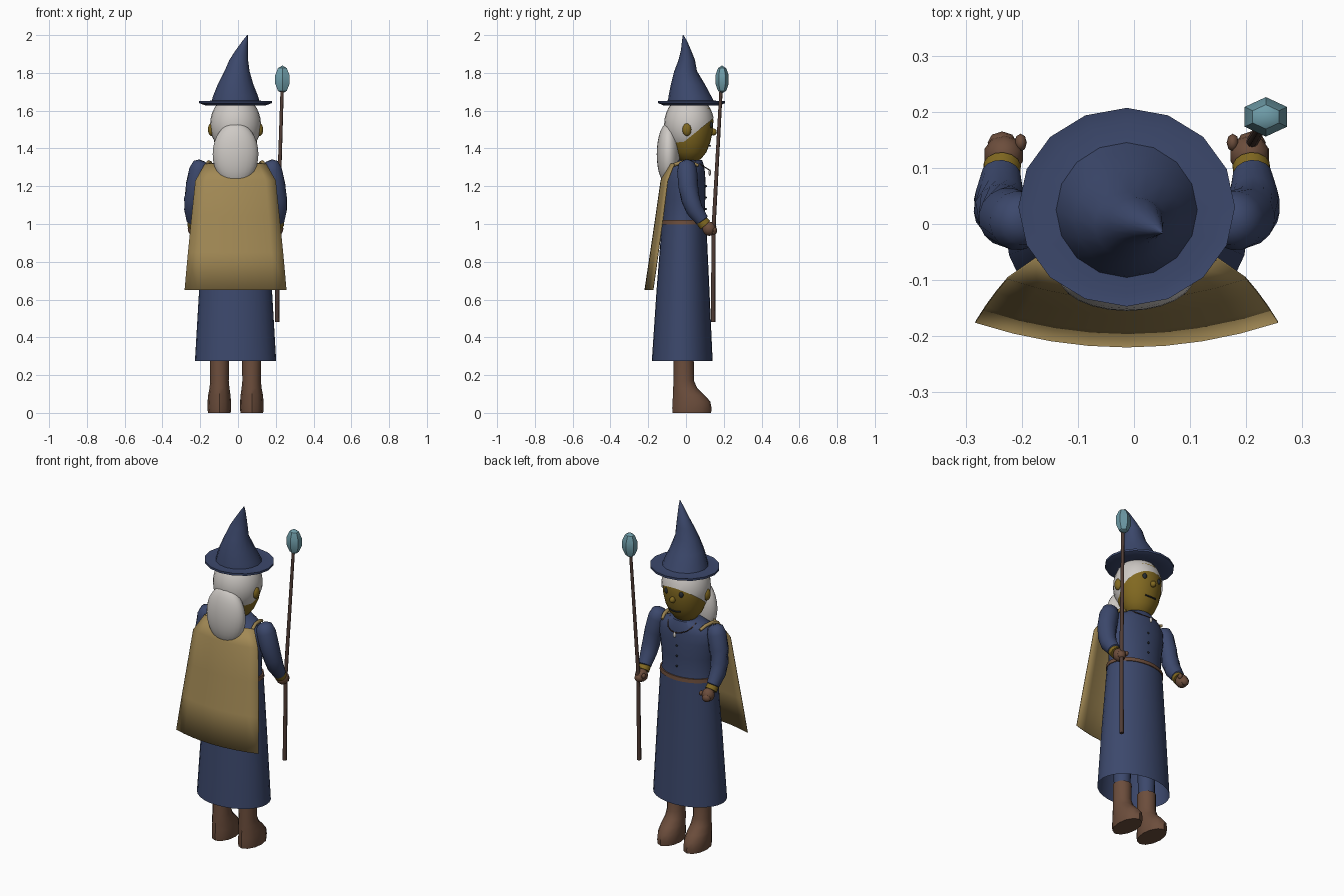
import bpy, bmesh, math
from mathutils import Vector

if "Cube" in bpy.data.objects:
    bpy.data.objects.remove(bpy.data.objects["Cube"])

CX = -0.013  # body centre line


def mat(name, *rgb):
    m = bpy.data.materials.new(name)
    m.diffuse_color = (*rgb, 1)
    m.use_nodes = True
    m.node_tree.nodes["Principled BSDF"].inputs["Base Color"].default_value = m.diffuse_color
    return m


BLUE = mat("blue_cloth", 0.045, 0.065, 0.15)
TAN = mat("tan_cloth", 0.36, 0.25, 0.09)
SKIN = mat("gold_skin", 0.22, 0.14, 0.015)
WHITE = mat("white_hair", 0.62, 0.59, 0.56)
BROWN = mat("brown_leather", 0.15, 0.075, 0.045)
WOOD = mat("dark_wood", 0.08, 0.045, 0.035)
GEM = mat("pale_gem", 0.16, 0.34, 0.4)
DARK = mat("dark", 0.02, 0.025, 0.03)


def finish(bm, name, m, angle=50):
    me = bpy.data.meshes.new(name)
    bmesh.ops.recalc_face_normals(bm, faces=bm.faces[:])
    bm.to_mesh(me)
    bm.free()
    ob = bpy.data.objects.new(name, me)
    bpy.context.collection.objects.link(ob)
    me.materials.append(m)
    bpy.ops.object.select_all(action='DESELECT')
    ob.select_set(True)
    bpy.context.view_layer.objects.active = ob
    if angle:
        bpy.ops.object.shade_smooth_by_angle(angle=math.radians(angle))
    return ob


def skin(name, rings, m, caps=(True, True), angle=50):
    bm = bmesh.new()
    vs = [[bm.verts.new(p) for p in r] for r in rings]
    n = len(vs[0])
    for a, b in zip(vs, vs[1:]):
        for i in range(n):
            j = (i + 1) % n
            bm.faces.new((a[i], a[j], b[j], b[i]))
    if caps[0]:
        bm.faces.new(vs[0])
    if caps[1]:
        bm.faces.new(vs[-1])
    return finish(bm, name, m, angle)


def circle(n):
    return [(math.cos(2 * math.pi * i / n), math.sin(2 * math.pi * i / n)) for i in range(n)]


def loft(name, rows, m, n=24, caps=(True, True), angle=50):
    """rows of horizontal ellipses: x, y, z, rx, ry"""
    return skin(name, [[(x + c * rx, y + s * ry, z) for c, s in circle(n)]
                       for x, y, z, rx, ry in rows], m, caps, angle)


def tube(name, pts, m, n=12, angle=50):
    """swept circle along points: x, y, z, radius"""
    P = [Vector(p[:3]) for p in pts]
    rings = []
    for i, p in enumerate(P):
        d = P[min(i + 1, len(P) - 1)] - P[max(i - 1, 0)]
        q = d.to_track_quat('Z', 'X' if abs(d.normalized().x) < .8 else 'Y')
        rings.append([p + q @ Vector((c * pts[i][3], s * pts[i][3], 0)) for c, s in circle(n)])
    return skin(name, rings, m, (True, True), angle)


def ball(name, loc, r, m, u=16, v=10, angle=50):
    bm = bmesh.new()
    bmesh.ops.create_uvsphere(bm, u_segments=u, v_segments=v, radius=1)
    for w in bm.verts:
        w.co = Vector([w.co[i] * r[i] + loc[i] for i in range(3)])
    return finish(bm, name, m, angle)


# hat: bent cone and brim
loft("hat_cone", [(CX, .028, 1.64, .13, .125), (CX, .02, 1.68, .118, .112),
                  (CX, .01, 1.74, .094, .09), (-.005, -.002, 1.81, .066, .06),
                  (.004, .004, 1.87, .049, .043), (.02, 0, 1.92, .032, .027),
                  (.038, -.008, 1.97, .014, .013), (.05, -.015, 2.0, .002, .002)], BLUE, 16)
loft("hat_brim", [(CX, .03, 1.64, .1, .1), (CX, .03, 1.628, .16, .15),
                  (CX, .03, 1.64, .193, .177), (CX, .03, 1.652, .193, .177),
                  (CX, .03, 1.648, .165, .155), (CX, .03, 1.655, .12, .115)], BLUE, 16)

# head, hair and face
loft("head", [(CX, .02, 1.328, .03, .03), (CX, .02, 1.345, .062, .06),
              (CX, .02, 1.38, .09, .088), (CX, .02, 1.43, .112, .108),
              (CX, .02, 1.49, .124, .122), (CX, .02, 1.55, .126, .125),
              (CX, .02, 1.61, .11, .11), (CX, .02, 1.65, .08, .08)], SKIN)
bm = bmesh.new()
bmesh.ops.create_uvsphere(bm, u_segments=24, v_segments=16, radius=1)
for w in bm.verts:
    w.co = Vector((w.co.x * .135 + CX, w.co.y * .133 + .017, w.co.z * .16 + 1.525))
bmesh.ops.bisect_plane(bm, geom=bm.verts[:] + bm.edges[:] + bm.faces[:],
                       plane_co=(0, -.055, 1.4), plane_no=(0, .62, -.78), clear_outer=True)
finish(bm, "hair_cap", WHITE)
ball("long_hair", (CX, -.093, 1.37), (.121, .062, .167), WHITE, 24, 16)
ball("nose", (CX, .145, 1.487), (.016, .018, .018), SKIN)
for s in (-1, 1):
    ball("ear", (CX + s * .128, .005, 1.5), (.018, .024, .034), SKIN)
    ball("eye", (CX + s * .048, .132, 1.525), (.013, .01, .017), DARK)
tube("mouth", [(CX + x, .02 + math.sqrt(.108**2 - x * x), 1.413 + x * x * 3, .004)
               for x in (-.035, -.017, 0, .017, .035)], DARK, 6)
loft("neck", [(CX, .015, 1.3, .055, .05), (CX, .018, 1.37, .055, .05)], SKIN, 16)

# robe
loft("torso", [(CX, -.01, .99, .166, .117), (CX, -.01, 1.05, .158, .11),
               (CX, -.008, 1.13, .163, .11), (CX, -.004, 1.22, .174, .108),
               (CX, 0, 1.275, .17, .1), (CX, .005, 1.31, .145, .09),
               (CX, .015, 1.34, .085, .07)], BLUE, 28)
loft("skirt", [(CX, -.02, .275, .215, .161), (CX, -.016, .65, .193, .14),
               (CX, -.011, .95, .173, .121), (CX, -.01, 1.01, .168, .118)],
     BLUE, 28, (False, False))
loft("belt", [(CX, -.01, .998, .166, .116), (CX, -.01, .998, .173, .123),
              (CX, -.01, 1.02, .171, .121), (CX, -.01, 1.02, .155, .105)], BROWN, 28)
for z in (1.08, 1.14, 1.2):
    ball("button", (CX, .105, z), (.006, .006, .006), DARK, 8, 6)

# necklace with pendant
tube("necklace", [(CX + .085 * math.sin(t), .045 + .08 * math.cos(t),
                   1.335 - .05 * max(0, math.cos(t)), .003)
                  for t in [math.pi * (i / 8 - .5) for i in range(9)]], WOOD, 6)
ball("pendant", (CX, .126, 1.272), (.009, .007, .017), WHITE, 8, 6)

# arms, cuffs, hands, legs, boots
for s in (-1, 1):
    X = lambda o: CX + s * o
    tube("sleeve", [(X(.178), .003, 1.335, .018), (X(.183), .004, 1.322, .042),
                    (X(.193), .006, 1.285, .053), (X(.212), .012, 1.2, .053),
                    (X(.224), .024, 1.13, .049), (X(.227), .045, 1.075, .045),
                    (X(.224), .085, 1.02, .036), (X(.223), .09, 1.013, .02)], BLUE, 16)
    tube("cuff", [(X(.224), .076, 1.025, .032), (X(.222), .102, .995, .034)], SKIN, 14)
    ball("hand", (X(.219), .123, .975), (.036, .036, .038), BROWN, 10, 8)
    ball("thumb", (X(.189), .145, .985), (.011, .016, .015), BROWN, 8, 6)
    ball("fingers", (X(.222), .145, .965), (.026, .02, .024), BROWN, 8, 6)
    x = X(.085)
    loft("leg", [(x, -.013, .24, .045, .045), (x, -.013, .95, .06, .06)], BLUE, 12)
    loft("boot", [(X(.086), .031, 0, .06, .102), (X(.086), .031, .025, .063, .104),
                  (X(.086), .029, .06, .062, .1), (X(.086), .014, .095, .059, .083),
                  (x, -.004, .13, .053, .064), (x, -.012, .17, .049, .054),
                  (x, -.012, .275, .051, .053)], BROWN, 12, angle=35)
    tube("cape_strap", [(X(.152), -.065, 1.312, .01), (X(.142), -.02, 1.328, .01),
                        (X(.135), .03, 1.325, .01), (X(.125), .065, 1.31, .008)], TAN, 8)

# cape: curved sheet, rows of z, half width, edge y, middle y
bm = bmesh.new()
rows = []
for z, w, ye, ym in [(1.32, .162, -.062, -.1), (1.23, .213, -.098, -.135),
                     (1.04, .233, -.122, -.162), (.85, .252, -.148, -.19),
                     (.65, .27, -.176, -.22)]:
    rows.append([bm.verts.new((CX + w * t, ym + (ye - ym) * t * t, z))
                 for t in [i / 4 - 1 for i in range(9)]])
for a, b in zip(rows, rows[1:]):
    for i in range(8):
        bm.faces.new((a[i], a[i + 1], b[i + 1], b[i]))
cape = finish(bm, "cape", TAN)
sol = cape.modifiers.new("thickness", 'SOLIDIFY')
sol.thickness = .004

# staff with gem
tube("staff", [(.207, .143, .48, .012), (.211, .147, 1.0, .011), (.234, .186, 1.72, .009)], WOOD, 8)
ball("staff_gem", (.235, .191, 1.765), (.046, .037, .074), GEM, 6, 5, 35)
